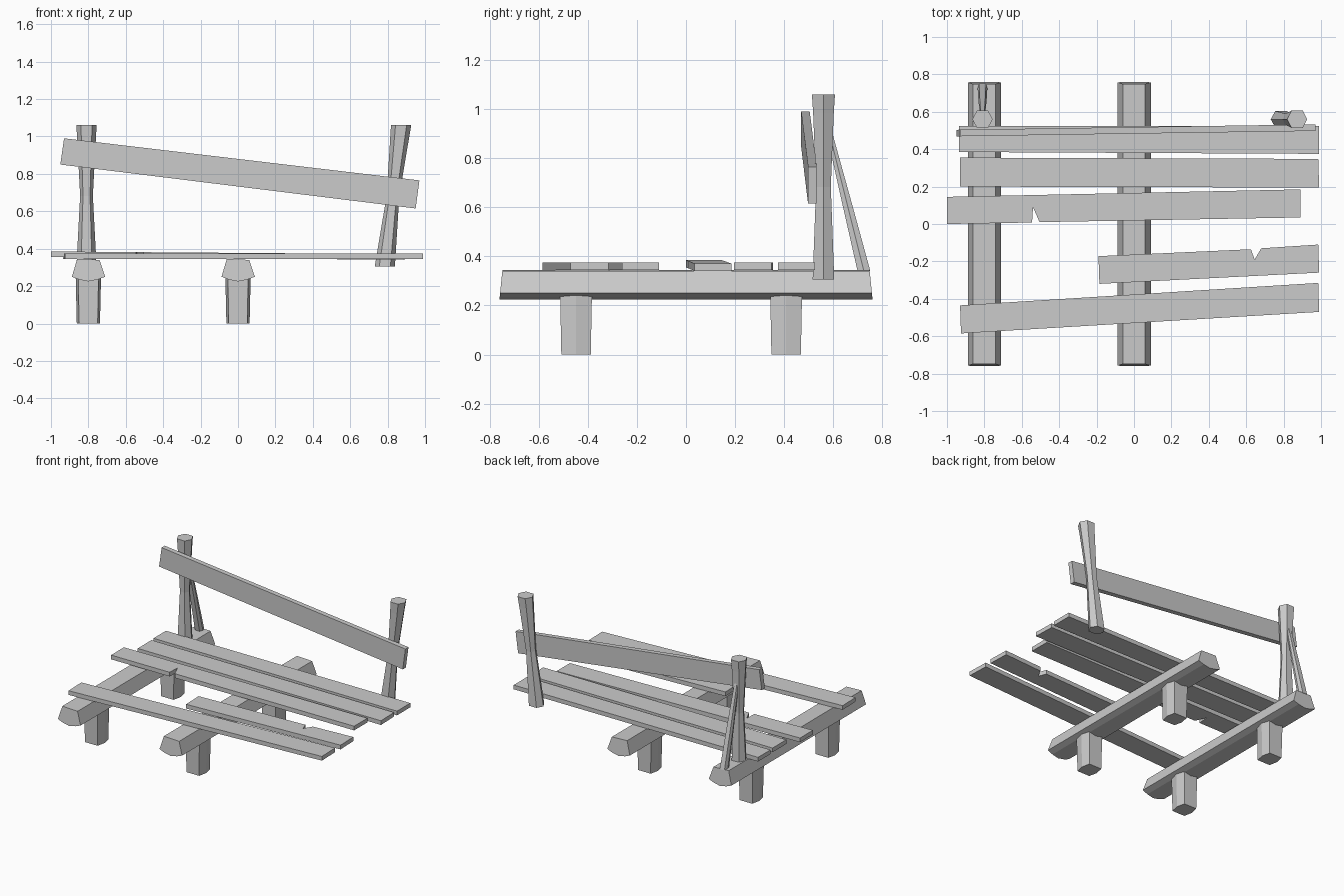
import bpy
from mathutils import Vector

cube = bpy.data.objects.get("Cube")
if cube:
    bpy.data.objects.remove(cube, do_unlink=True)

wood = bpy.data.materials.new("weathered_grey_wood")
wood.use_nodes = True
GREY = (0.6, 0.6, 0.6, 1)
wood.diffuse_color = GREY
wood.node_tree.nodes["Principled BSDF"].inputs["Base Color"].default_value = GREY


def loft(name, rings):
    """Skin a list of equal-length point rings and cap both ends."""
    n = len(rings[0])
    verts = [p for ring in rings for p in ring]
    faces = [tuple(range(n)), tuple(range(len(verts) - n, len(verts)))]
    for r in range(len(rings) - 1):
        for i in range(n):
            j = (i + 1) % n
            faces.append((r * n + i, r * n + j, (r + 1) * n + j, (r + 1) * n + i))
    mesh = bpy.data.meshes.new(name)
    mesh.from_pydata(verts, [], faces)
    mesh.materials.append(wood)
    obj = bpy.data.objects.new(name, mesh)
    bpy.context.collection.objects.link(obj)
    # Make all normals point outward
    import bmesh
    bm = bmesh.new()
    bm.from_mesh(mesh)
    bmesh.ops.recalc_face_normals(bm, faces=bm.faces)
    bm.to_mesh(mesh)
    bm.free()
    return obj


def hex_ring(x, y, z, rx, ry, flat=0.7):
    """Hewn six-sided section with corners on the x axis."""
    f = rx * flat
    return [(x + a, y + b, z) for a, b in
            ((rx, 0), (f, ry), (-f, ry), (-rx, 0), (-f, -ry), (f, -ry))]


def plank(name, outline, thickness=0.03, z_left=0.345, z_right=0.345):
    """Flat board from a top outline; its height runs from left end to right end."""
    def height(x):
        return z_left + (z_right - z_left) * (x + 1) / 2
    loft(name, [[(x, y, height(x) + dz) for x, y in outline] for dz in (0, thickness)])


# Floor beams and their stub legs
BEAM = [(-0.06, 0.345), (0.06, 0.34), (0.09, 0.25), (0.05, 0.235),
        (0, 0.225), (-0.05, 0.235), (-0.088, 0.25)]
for side, x in (("right", -0.8), ("middle", 0)):
    loft(side + "_beam", [[(x + a, s * (0.76 - 0.1 * (z - 0.225)), z) for a, z in BEAM]
                          for s in (-1, 1)])
    for end, y in (("front", -0.448), ("back", 0.408)):
        loft(f"{side}_{end}_leg", [hex_ring(x, y, 0, 0.062, 0.06, 0.8),
                                   hex_ring(x, y, 0.26, 0.068, 0.065, 0.8)])

# Seat boards, two of them with a split notch
plank("front_board", [(-0.925, -0.585), (0.99, -0.47), (0.985, -0.315), (-0.93, -0.435)])
plank("short_board", [(-0.185, -0.32), (0.99, -0.26), (0.985, -0.11), (0.68, -0.13),
                      (0.645, -0.19), (0.625, -0.135), (-0.19, -0.172)])
plank("middle_board", [(-1, 0), (-0.545, 0.008), (-0.54, 0.09), (-0.505, 0.01),
                       (0.89, 0.035), (0.89, 0.185), (-1, 0.145)], 0.03, 0.355, 0.34)
plank("inner_board", [(-0.93, 0.2), (0.99, 0.195), (0.985, 0.348), (-0.93, 0.355)])
plank("back_board", [(-0.935, 0.385), (0.99, 0.375), (0.99, 0.525), (-0.935, 0.525)])

# Back posts, pinched at the waist; the left one leans outward
for name, low, high in (("right_post", -0.81, -0.81), ("left_post", 0.785, 0.872)):
    rings = []
    for t, rx, ry in ((0, 0.054, 0.044), (0.5, 0.034, 0.03), (0.9, 0.05, 0.042),
                      (1, 0.054, 0.047)):
        rings.append(hex_ring(low + (high - low) * t, 0.56, 0.305 + 0.755 * t, rx, ry, 0.55))
    loft(name, rings)

# Tapered brace behind the right post
loft("post_brace", [hex_ring(-0.81, 0.725, 0.34, 0.026, 0.026),
                    hex_ring(-0.81, 0.66, 0.6, 0.022, 0.02),
                    hex_ring(-0.81, 0.585, 0.9, 0.014, 0.012)])

# Sagging backrest rail
RAIL = [(-0.93, 0.99), (-0.95, 0.85), (0.95, 0.615), (0.97, 0.765)]
loft("backrest_rail", [[(x, y + 0.015 * x, z) for x, z in RAIL] for y in (0.483, 0.518)])
